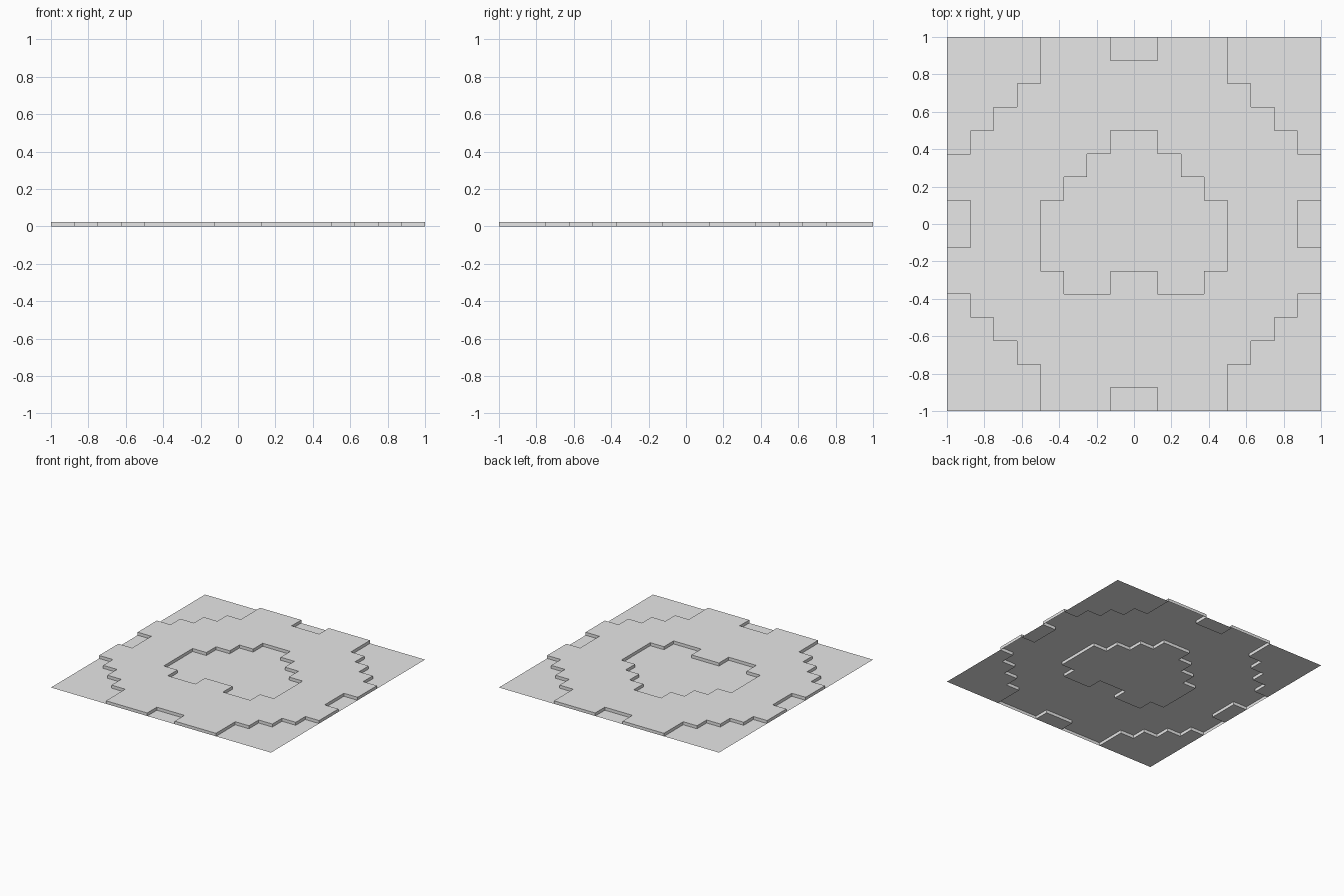
import bpy
import bmesh

cube = bpy.data.objects.get("Cube")
if cube:
    bpy.data.objects.remove(cube, do_unlink=True)

CELLS = 16       # tiles along each side
HEIGHT = 0.025   # rise of the raised ring

# Tiles are counted outward from the centre lines; rows map to column ranges.
HOLE = {3: (0, 1), 2: (0, 2), 1: (0, 3), 0: (0, 4), -1: (0, 4), -2: (0, 4), -3: (1, 3)}
CORNER_START = {7: 4, 6: 4, 5: 5, 4: 6, 3: 7}


def is_raised(x, y):
    """True for tiles of the raised ring, from the tile's centre."""
    col = int(abs(x) * CELLS / 2)
    row = int(abs(y) * CELLS / 2)
    signed_row = round(y * CELLS / 2 - 0.5)
    if col >= CORNER_START.get(row, 8):
        return False                          # stepped corners
    if (col == 0 and row == 7) or (row == 0 and col == 7):
        return False                          # notch in each side
    low, high = HOLE.get(signed_row, (0, 0))
    return not low <= col < high              # sunken centre


# Flat tiled sheet
bm = bmesh.new()
bmesh.ops.create_grid(bm, x_segments=CELLS, y_segments=CELLS, size=1.0)

# Raise the ring with upright step walls, leaving it hollow underneath
ring = [f for f in bm.faces if is_raised(*f.calc_center_median().xy)]
raised = bmesh.ops.extrude_face_region(bm, geom=ring)["geom"]
bmesh.ops.translate(bm, vec=(0, 0, HEIGHT),
                    verts=[g for g in raised if isinstance(g, bmesh.types.BMVert)])
leftover = [f for f in bm.faces
            if all(v.co.z < HEIGHT / 2 for v in f.verts)
            and is_raised(*f.calc_center_median().xy)]
bmesh.ops.delete(bm, geom=leftover, context='FACES')
loose = [v for v in bm.verts if not v.link_faces]
bmesh.ops.delete(bm, geom=loose, context='VERTS')

mesh = bpy.data.meshes.new("stepped_sheet")
bm.to_mesh(mesh)
bm.free()

# Plain grey
grey = bpy.data.materials.new("light grey")
grey.use_nodes = True
colour = (0.8, 0.8, 0.8, 1.0)
grey.diffuse_color = colour
grey.node_tree.nodes["Principled BSDF"].inputs["Base Color"].default_value = colour
mesh.materials.append(grey)

sheet = bpy.data.objects.new("stepped_sheet", mesh)
bpy.context.collection.objects.link(sheet)
